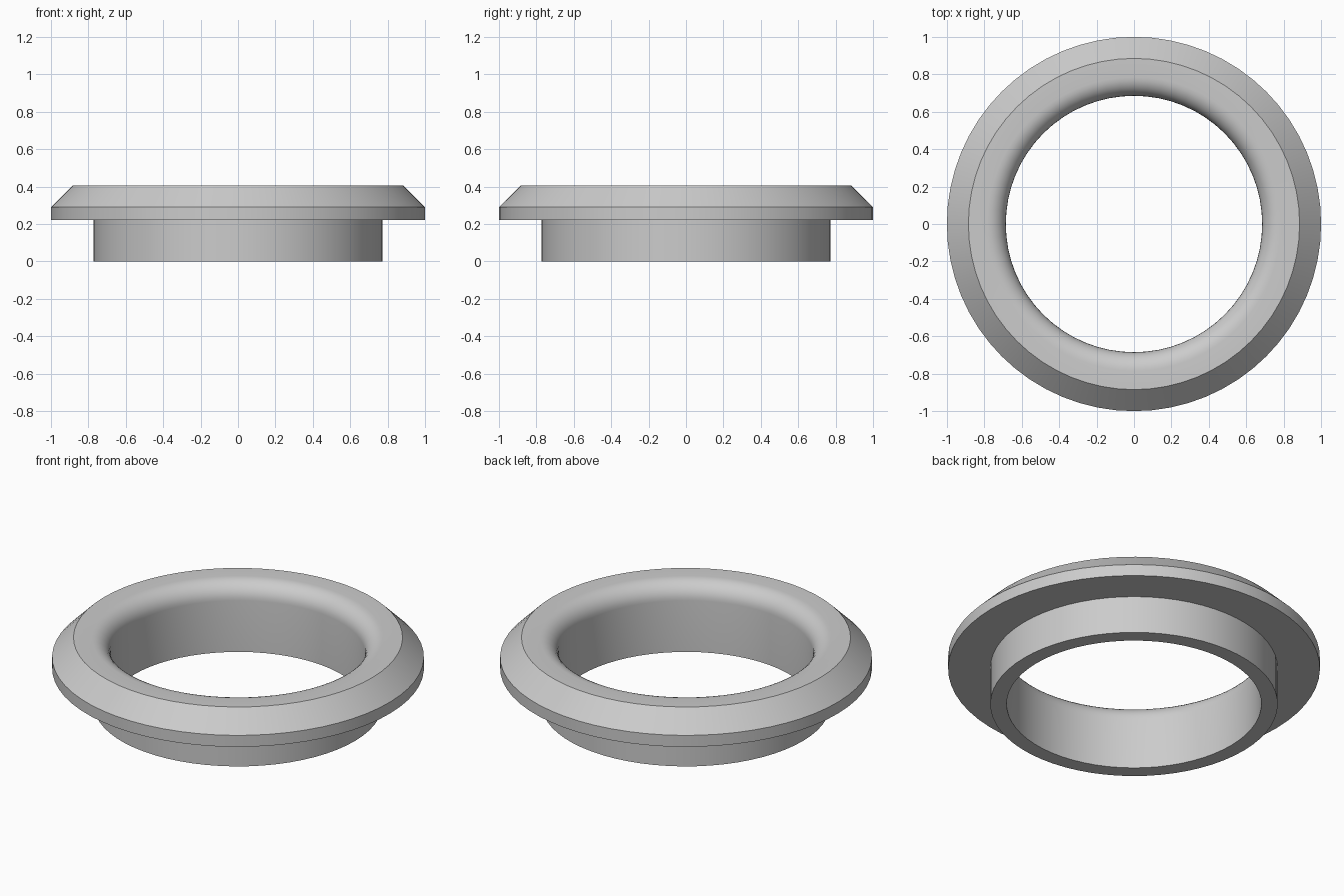
import bpy
import bmesh
from math import pi, sin, cos, radians
from mathutils import Vector

cube = bpy.data.objects.get("Cube")
if cube:
    bpy.data.objects.remove(cube, do_unlink=True)

SEGMENTS = 64
BORE, COLLAR, RIM, TOP_EDGE = 0.685, 0.773, 1.0, 0.885   # radii
FLANGE_Z, CHAMFER_Z, TOP_Z = 0.222, 0.29, 0.405          # heights
FILLET, FILLET_STEPS = 0.1, 8

# Plain grey material
grey = bpy.data.materials.new("plain_grey")
grey.use_nodes = True
colour = (0.6, 0.6, 0.6, 1)
grey.diffuse_color = colour
grey.node_tree.nodes["Principled BSDF"].inputs["Base Color"].default_value = colour

# Cross-section: collar, flange and chamfer, then the rounded lip into the bore
profile = [(BORE, 0), (COLLAR, 0), (COLLAR, FLANGE_Z), (RIM, FLANGE_Z),
           (RIM, CHAMFER_Z), (TOP_EDGE, TOP_Z)]
for i in range(FILLET_STEPS + 1):
    a = pi / 2 * (1 + i / FILLET_STEPS)
    profile.append((BORE + FILLET + FILLET * cos(a),
                    TOP_Z - FILLET + FILLET * sin(a)))

# Revolve the cross-section into a ring
bm = bmesh.new()
verts = [bm.verts.new((r, 0, z)) for r, z in profile]
edges = [bm.edges.new((v, verts[i - 1])) for i, v in enumerate(verts)]
bmesh.ops.spin(bm, geom=verts + edges, cent=Vector(), axis=Vector((0, 0, 1)),
               angle=2 * pi, steps=SEGMENTS)
bmesh.ops.remove_doubles(bm, verts=bm.verts[:], dist=0.0005)
bmesh.ops.recalc_face_normals(bm, faces=bm.faces[:])

mesh = bpy.data.meshes.new("flanged_ring")
bm.to_mesh(mesh)
bm.free()
mesh.materials.append(grey)
ring = bpy.data.objects.new("flanged_ring", mesh)
bpy.context.collection.objects.link(ring)

# Smooth round surfaces, crisp edges
bpy.ops.object.select_all(action='DESELECT')
ring.select_set(True)
bpy.context.view_layer.objects.active = ring
bpy.ops.object.shade_smooth_by_angle(angle=radians(30))
